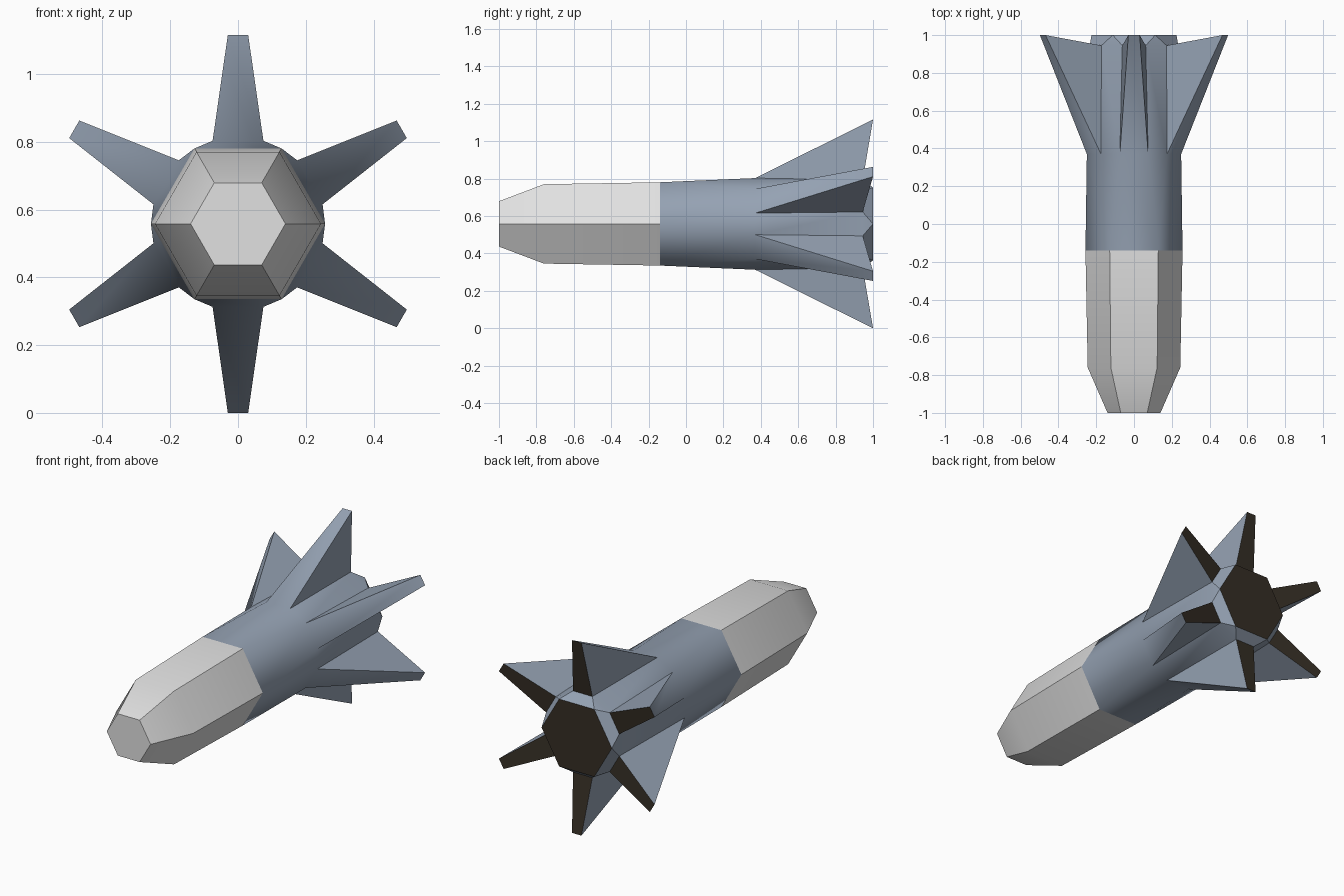
import bpy, bmesh
from math import sin, cos, pi, radians

cube = bpy.data.objects.get("Cube")
if cube:
    bpy.data.objects.remove(cube)

AXIS_Z = 0.558  # height of the long axis


def material(name, rgb):
    m = bpy.data.materials.new(name)
    m.use_nodes = True
    m.diffuse_color = (*rgb, 1)
    m.node_tree.nodes["Principled BSDF"].inputs["Base Color"].default_value = (*rgb, 1)
    return m


pale = material("pale grey", (0.75, 0.75, 0.75))
steel = material("steel blue", (0.30, 0.36, 0.45))
soot = material("dark brown", (0.035, 0.027, 0.018))


def radial(i, r, side, y):
    """Point at radius r along fin direction i, shifted sideways."""
    a = pi / 6 + i * pi / 3
    return (r * cos(a) - side * sin(a), y, AXIS_Z + r * sin(a) + side * cos(a))


def hexagon(bm, r, y):
    return [bm.verts.new((r * cos(i * pi / 3), y, AXIS_Z + r * sin(i * pi / 3)))
            for i in range(6)]


def pairs(bm, r, half, y):
    """Two points per fin: right and left edge."""
    return [[bm.verts.new(radial(i, r, s * half, y)) for s in (-1, 1)] for i in range(6)]


def finish(bm, name, mats):
    bmesh.ops.recalc_face_normals(bm, faces=bm.faces)
    mesh = bpy.data.meshes.new(name)
    bm.to_mesh(mesh)
    bm.free()
    for m in mats:
        mesh.materials.append(m)
    ob = bpy.data.objects.new(name, mesh)
    bpy.context.collection.objects.link(ob)
    bpy.ops.object.select_all(action='DESELECT')
    ob.select_set(True)
    bpy.context.view_layer.objects.active = ob
    bpy.ops.object.shade_smooth_by_angle(angle=radians(35))


# Warhead: hexagonal nose, tapered at the tip
bm = bmesh.new()
rings = [hexagon(bm, r, y) for r, y in ((0.14, -1), (0.245, -0.76), (0.257, -0.14))]
bm.faces.new(rings[0])
for a, b in zip(rings, rings[1:]):
    for i in range(6):
        j = (i + 1) % 6
        bm.faces.new((a[i], a[j], b[j], b[i]))
finish(bm, "nose", [pale])

# Tail: hexagon opens into fin roots, then closes to the exhaust plate
bm = bmesh.new()
front = hexagon(bm, 0.257, -0.14)
root = pairs(bm, 0.245, 0.075, 0.37)
rear = pairs(bm, 0.235, 0.062, 0.945)
tip = pairs(bm, 0.558, 0.03, 1)
end = hexagon(bm, 0.225, 1)
for i in range(6):
    j = (i + 1) % 6
    # body panels in front of the fin and between fins
    bm.faces.new((front[i], front[j], root[i][1], root[i][0]))
    bm.faces.new((front[j], root[j][0], root[i][1]))
    bm.faces.new((root[i][1], root[j][0], rear[j][0], rear[i][1]))
    # fin: leading face, two sides, dark trailing face
    bm.faces.new((root[i][0], root[i][1], tip[i][1], tip[i][0]))
    for s in (0, 1):
        bm.faces.new((root[i][s], tip[i][s], rear[i][s]))
    bm.faces.new((rear[i][0], rear[i][1], tip[i][1], tip[i][0])).material_index = 1
    # bevel towards the exhaust plate
    bm.faces.new((rear[i][0], rear[i][1], end[j], end[i]))
    bm.faces.new((rear[i][1], rear[j][0], end[j]))
bm.faces.new(end).material_index = 1
finish(bm, "finned_tail", [steel, soot])
